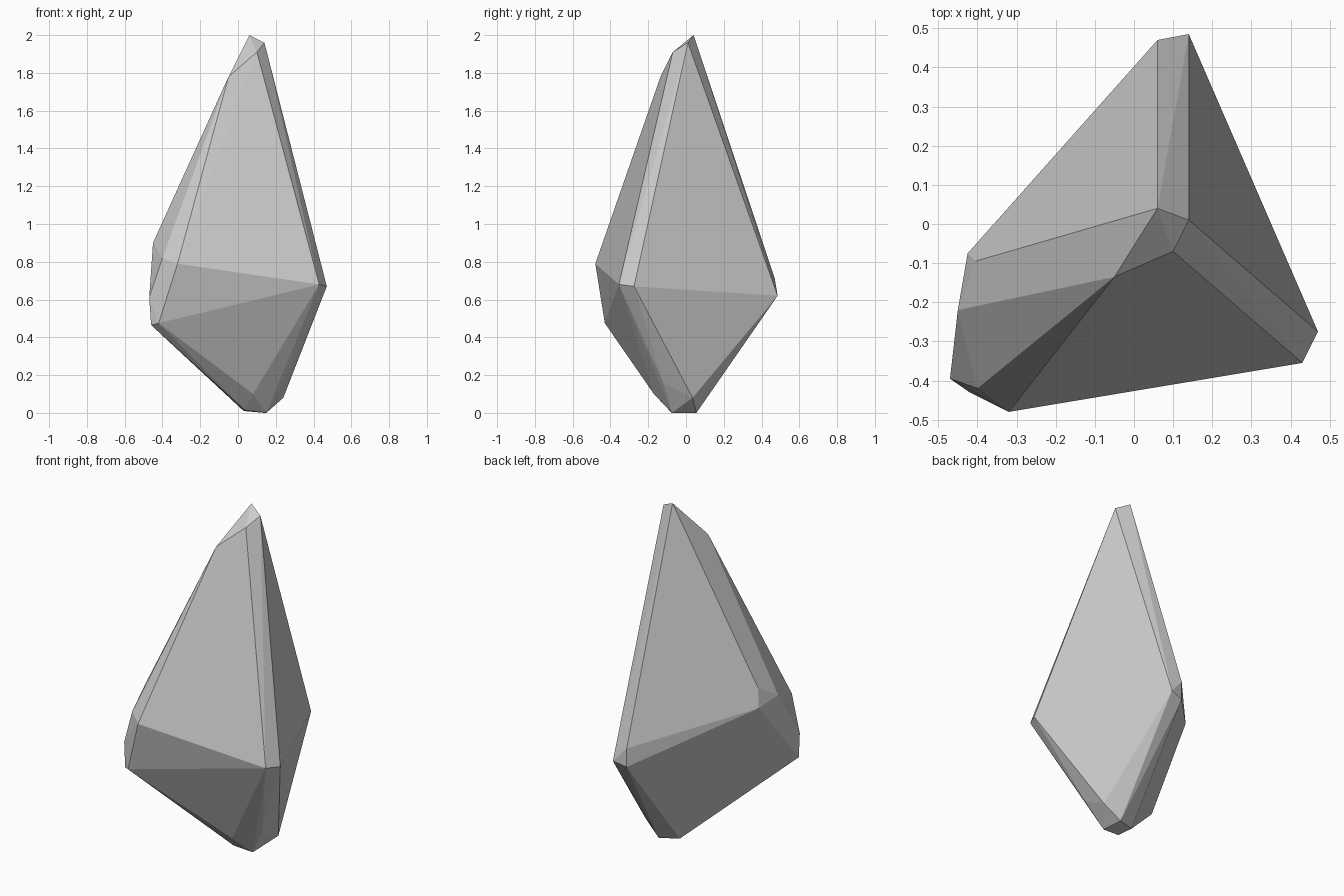
import bpy
import bmesh
import math
from mathutils import Vector

# Remove only the default cube
default_cube = bpy.data.objects.get("Cube")
if default_cube:
    bpy.data.objects.remove(default_cube, do_unlink=True)


def make_material(name, color):
    """Flat, matte material with matching viewport and render colour."""
    material = bpy.data.materials.new(name)
    material.use_nodes = True
    material.diffuse_color = color
    shader = next(n for n in material.node_tree.nodes if n.type == "BSDF_PRINCIPLED")
    shader.inputs["Base Color"].default_value = color
    shader.inputs["Roughness"].default_value = 0.9
    return material


def make_faceted_stone(name, corner_groups, material):
    """Wrap a convex, flat-faced skin around the given corners."""
    bm = bmesh.new()
    for corners in corner_groups:
        for corner in corners:
            bm.verts.new(Vector(corner))
    hull = bmesh.ops.convex_hull(bm, input=bm.verts[:], use_existing_faces=False)
    unused = {g for g in hull["geom_interior"] + hull["geom_unused"]
              if isinstance(g, bmesh.types.BMVert)}
    bmesh.ops.delete(bm, geom=list(unused), context="VERTS")
    # Join triangles that lie almost in one plane into clean facets
    bmesh.ops.dissolve_limit(bm, angle_limit=math.radians(2),
                             verts=bm.verts[:], edges=bm.edges[:])
    bmesh.ops.recalc_face_normals(bm, faces=bm.faces[:])
    for face in bm.faces:
        face.smooth = False
    mesh = bpy.data.meshes.new(name)
    bm.to_mesh(mesh)
    bm.free()
    mesh.materials.append(material)
    stone = bpy.data.objects.new(name, mesh)
    bpy.context.collection.objects.link(stone)
    return stone


# Chipped upper tip
tip = [(.06, .04, 2), (.14, .01, 1.96), (.10, -.07, 1.91), (-.05, -.135, 1.78)]

# Widest belt: right corner, back corner, then the broken left corner
right_corner = [(.47, -.275, .67), (.43, -.355, .68)]
back_corner = [(.14, .485, .62), (.06, .47, .71), (.06, .47, .6)]
left_corner = [(-.405, -.095, .98), (-.425, -.075, .87), (-.45, -.22, .9),
               (-.4, -.42, .82), (-.32, -.48, .79), (-.47, -.395, .61),
               (-.46, -.4, .465), (-.42, -.43, .475)]

# Blunt lower end
foot = [(.24, .035, .08), (.24, -.12, .16), (.08, -.17, .1), (.15, -.075, 0),
        (.14, .055, 0), (.03, .015, .01), (.035, -.09, .015)]

stone_grey = make_material("stone grey", (.6, .6, .6, 1))
make_faceted_stone("crystal_shard",
                   [tip, right_corner, back_corner, left_corner, foot], stone_grey)
